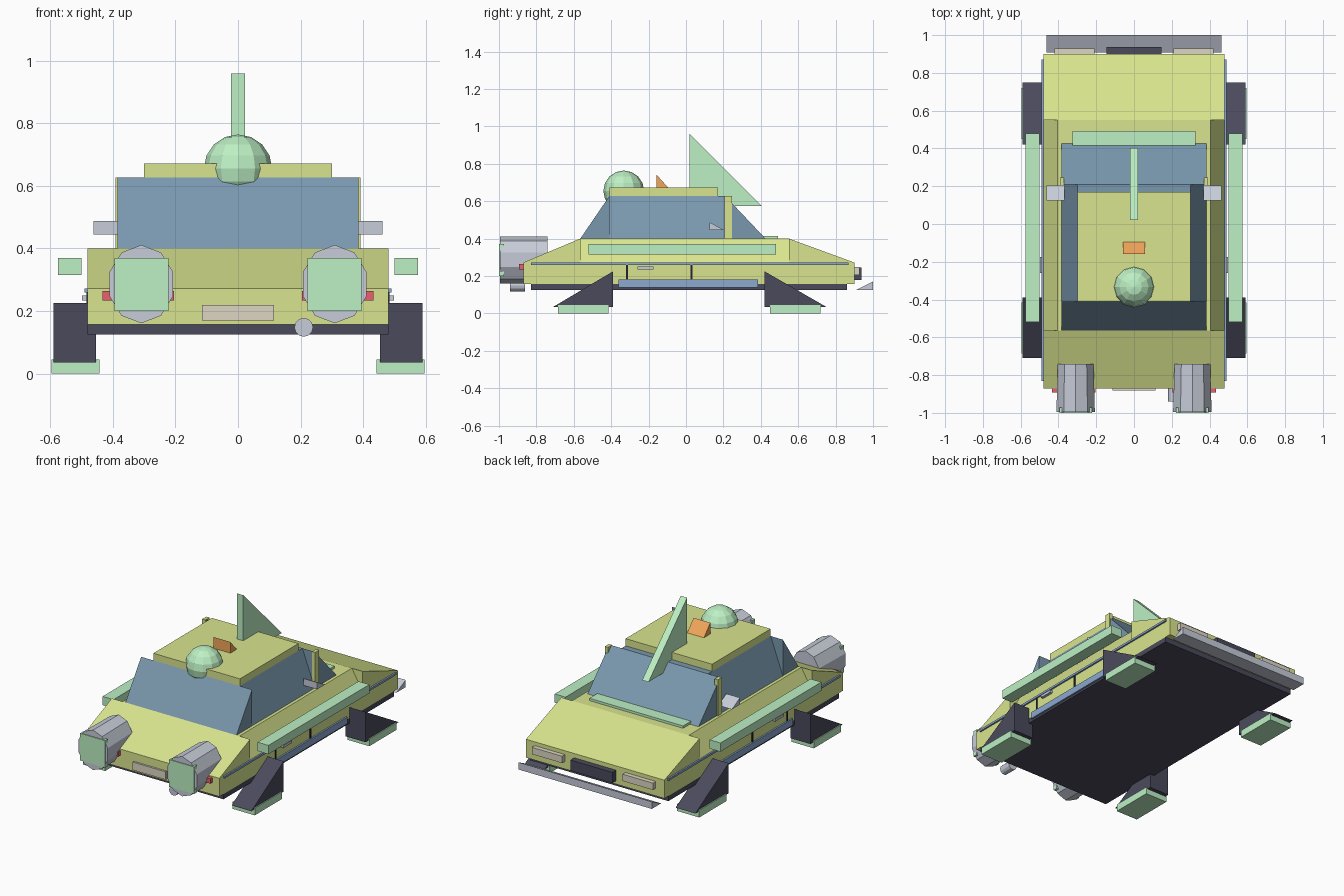
import bpy, bmesh, math
from mathutils import Matrix, Vector

if "Cube" in bpy.data.objects:
    bpy.data.objects.remove(bpy.data.objects["Cube"])


def material(name, hex_code):
    rgb = [int(hex_code[i:i + 2], 16) / 255 for i in (0, 2, 4)]
    lin = [c / 12.92 if c <= 0.04045 else ((c + 0.055) / 1.055) ** 2.4 for c in rgb]
    m = bpy.data.materials.new(name)
    m.diffuse_color = (*lin, 1)
    m.use_nodes = True
    m.node_tree.nodes["Principled BSDF"].inputs["Base Color"].default_value = m.diffuse_color
    return m


YELLOW = material("body_yellow", "D9E58E")
GREEN = material("mint_green", "BDF0C4")
DARK = material("dark_trim", "4A4A5C")
BLACK = material("black_gap", "22222A")
GLASS = material("blue_glass", "7A98AE")
BLUE = material("blue_trim", "8CA8CF")
STEEL = material("steel", "C6CCD8")
CREAM = material("cream_lamp", "DED6C4")
RED = material("red_lamp", "E8606E")
ORANGE = material("orange", "F2A65A")


def finish(name, bm, mat, mirror=False):
    bmesh.ops.recalc_face_normals(bm, faces=bm.faces)
    mesh = bpy.data.meshes.new(name)
    bm.to_mesh(mesh)
    bm.free()
    mesh.materials.append(mat)
    ob = bpy.data.objects.new(name, mesh)
    bpy.context.collection.objects.link(ob)
    if mirror:
        mod = ob.modifiers.new("mirror", 'MIRROR')
        mod.use_mirror_merge = False
    return ob


def extrude(name, points, depth, mat, mirror):
    bm = bmesh.new()
    face = bm.faces.new([bm.verts.new(p) for p in points])
    new = bmesh.ops.extrude_face_region(bm, geom=[face])["geom"]
    bmesh.ops.translate(bm, verts=[v for v in new if isinstance(v, bmesh.types.BMVert)], vec=depth)
    return finish(name, bm, mat, mirror)


def prism_x(name, yz, x0, x1, mat, mirror=False):
    return extrude(name, [(x0, y, z) for y, z in yz], Vector((x1 - x0, 0, 0)), mat, mirror)


def prism_y(name, xz, y0, y1, mat, mirror=False):
    return extrude(name, [(x, y0, z) for x, z in xz], Vector((0, y1 - y0, 0)), mat, mirror)


def box(name, x0, x1, y0, y1, z0, z1, mat, mirror=False):
    return prism_x(name, [(y0, z0), (y1, z0), (y1, z1), (y0, z1)], x0, x1, mat, mirror)


def tube(name, x, z, rx, rz, y0, y1, sides, mat, back=1.0, mirror=False):
    # cylinder along y, elliptical, narrowed in x at the y1 end
    bm = bmesh.new()
    bmesh.ops.create_cone(bm, cap_ends=True, segments=sides, radius1=1, radius2=1, depth=1,
                          matrix=Matrix.Rotation(math.pi / 2, 4, 'X'))
    for v in bm.verts:
        far = v.co.y > 0
        v.co = (x + v.co.x * rx * (back if far else 1), y1 if far else y0, z + v.co.z * rz)
    return finish(name, bm, mat, mirror)


# Hull
box("chassis", -0.48, 0.48, -0.83, 0.86, 0.125, 0.157, DARK)
box("lower_body", -0.48, 0.48, -0.87, 0.90, 0.157, 0.272, YELLOW)
prism_x("front_hood", [(-0.87, 0.272), (-0.565, 0.40), (-0.565, 0.272)], -0.48, 0.48, YELLOW)
prism_x("rear_deck", [(0.90, 0.272), (0.55, 0.40), (0.55, 0.272)], -0.48, 0.48, YELLOW)
prism_y("middle_body", [(-0.48, 0.272), (0.48, 0.272), (0.405, 0.40), (-0.405, 0.40)],
        -0.565, 0.55, YELLOW)

# Side trim
box("belt_strip", 0.475, 0.49, -0.83, 0.87, 0.259, 0.272, BLUE, True)
box("rocker_strip", 0.475, 0.49, -0.36, 0.385, 0.138, 0.18, BLUE, True)
for i, y in enumerate((-0.315, 0.03)):
    box(f"door_gap_{i + 1}", 0.475, 0.484, y - 0.006, y + 0.006, 0.18, 0.259, BLACK, True)
box("door_handle", 0.475, 0.498, -0.26, -0.175, 0.234, 0.25, STEEL, True)
box("side_rail", 0.50, 0.575, -0.52, 0.48, 0.315, 0.37, GREEN, True)

# Cabin
prism_x("windshield", [(-0.565, 0.40), (-0.41, 0.627), (-0.41, 0.40)], -0.385, 0.385, GLASS)
prism_x("rear_window", [(0.21, 0.40), (0.21, 0.627), (0.425, 0.40)], -0.385, 0.385, GLASS)
prism_y("side_windows", [(-0.385, 0.40), (0.385, 0.40), (0.30, 0.627), (-0.30, 0.627)],
        -0.41, 0.21, GLASS)
box("roof", -0.30, 0.30, -0.41, 0.17, 0.627, 0.672, YELLOW)
box("rear_pillar", 0.37, 0.392, 0.205, 0.245, 0.40, 0.627, YELLOW, True)
prism_x("mirror_wedge", [(0.125, 0.488), (0.125, 0.445), (0.205, 0.445)], 0.367, 0.462, STEEL, True)

# Roof and deck fittings
prism_x("tail_fin", [(0.02, 0.575), (0.02, 0.958), (0.403, 0.575)], -0.022, 0.022, GREEN)
prism_x("roof_marker", [(-0.158, 0.67), (-0.158, 0.742), (-0.093, 0.67)], -0.058, 0.058, ORANGE)
box("deck_strip", -0.325, 0.325, 0.415, 0.493, 0.398, 0.415, GREEN)
dome = bmesh.new()
bmesh.ops.create_uvsphere(dome, u_segments=12, v_segments=8, radius=0.109,
                          matrix=Matrix.Translation((0, -0.333, 0.655)))
finish("roof_dome", dome, GREEN)

# Thrusters and front fittings
tube("thruster", 0.309, 0.286, 0.107, 0.125, -0.995, -0.74, 10, STEEL, 0.93, True)
box("thruster_plate", 0.222, 0.395, -1.0, -0.972, 0.20, 0.37, GREEN, True)
tube("exhaust_pipe", 0.21, 0.148, 0.03, 0.03, -0.94, -0.86, 12, STEEL)
box("front_plate", -0.115, 0.115, -0.882, -0.865, 0.17, 0.22, CREAM)
box("front_lamp", 0.205, 0.433, -0.892, -0.865, 0.234, 0.264, RED, True)

# Rear fittings
box("rear_lamp", 0.21, 0.42, 0.895, 0.928, 0.205, 0.248, CREAM, True)
box("rear_grille", -0.145, 0.145, 0.895, 0.937, 0.178, 0.245, DARK)
prism_x("rear_bumper", [(0.908, 0.125), (1.0, 0.125), (1.0, 0.17)], -0.463, 0.463, STEEL)

# Landing legs and feet
prism_x("front_leg", [(-0.71, 0.035), (-0.39, 0.035), (-0.39, 0.225)], 0.453, 0.59, DARK, True)
prism_x("rear_leg", [(0.42, 0.035), (0.75, 0.035), (0.42, 0.225)], 0.453, 0.59, DARK, True)
box("front_foot", 0.443, 0.596, -0.685, -0.415, 0, 0.045, GREEN, True)
box("rear_foot", 0.443, 0.596, 0.45, 0.72, 0, 0.045, GREEN, True)
